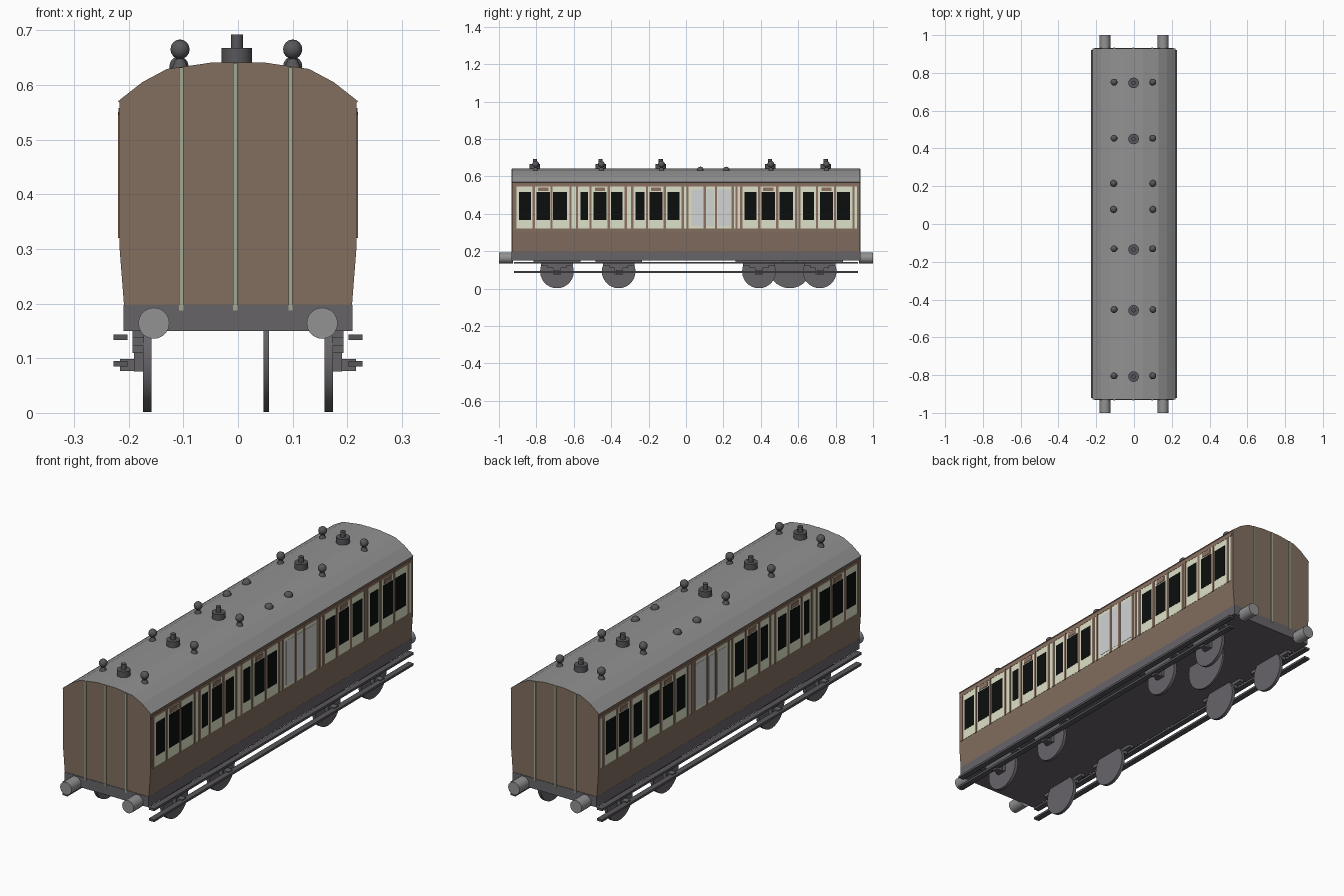
import bpy, bmesh, math
from mathutils import Matrix, Vector

if "Cube" in bpy.data.objects:
    bpy.data.objects.remove(bpy.data.objects["Cube"])


def material(name, rgb):
    m = bpy.data.materials.new(name)
    lin = [((c / 255 + 0.055) / 1.055) ** 2.4 for c in rgb]
    m.diffuse_color = (*lin, 1)
    m.use_nodes = True
    m.node_tree.nodes["Principled BSDF"].inputs["Base Color"].default_value = m.diffuse_color
    return m


BROWN = material("body_brown", (130, 110, 95))
TRIM = material("trim_brown", (142, 114, 98))
CREAM = material("cream", (222, 225, 200))
PALE = material("pale_green_grey", (160, 168, 145))
GLASS = material("window_black", (12, 14, 14))
PANE = material("white_pane", (210, 211, 212))
ROOF = material("roof_grey", (146, 146, 146))
FRAME = material("frame_grey", (103, 100, 105))
DARK = material("fitting_grey", (88, 86, 90))


class Part:
    """Collects primitives into one named object."""

    def __init__(self, name, mat):
        self.name, self.mat, self.bm = name, mat, bmesh.new()

    def box(self, x0, x1, y0, y1, z0, z1):
        c = Vector(((x0 + x1) / 2, (y0 + y1) / 2, (z0 + z1) / 2))
        s = Matrix.Diagonal((abs(x1 - x0), abs(y1 - y0), abs(z1 - z0), 1))
        bmesh.ops.create_cube(self.bm, size=1, matrix=Matrix.Translation(c) @ s)

    def cyl(self, centre, r, depth, axis="Z", sides=16, r2=None):
        rot = {"X": Matrix.Rotation(math.pi / 2, 4, "Y"),
               "Y": Matrix.Rotation(math.pi / 2, 4, "X"),
               "Z": Matrix.Identity(4)}[axis]
        bmesh.ops.create_cone(self.bm, cap_ends=True, segments=sides, radius1=r,
                              radius2=r if r2 is None else r2, depth=depth,
                              matrix=Matrix.Translation(centre) @ rot)

    def ball(self, centre, r):
        bmesh.ops.create_uvsphere(self.bm, u_segments=14, v_segments=8, radius=r,
                                  matrix=Matrix.Translation(centre))

    def done(self, smooth=False):
        me = bpy.data.meshes.new(self.name)
        self.bm.to_mesh(me)
        self.bm.free()
        me.materials.append(self.mat)
        ob = bpy.data.objects.new(self.name, me)
        bpy.context.collection.objects.link(ob)
        if smooth:
            bpy.ops.object.select_all(action="DESELECT")
            ob.select_set(True)
            bpy.context.view_layer.objects.active = ob
            bpy.ops.object.shade_smooth_by_angle(angle=math.radians(35))
        return ob


END = 0.93

# Body shell: extruded cross-section, roof faces picked by their upward normal
half = [(0.208, 0.19), (0.2165, 0.30), (0.2165, 0.567), (0.2195, 0.57),
        (0.175, 0.605), (0.13, 0.629), (0.047, 0.641)]
section = half + [(-x, z) for x, z in reversed(half)]
body = Part("carriage_body", BROWN)
face = body.bm.faces.new([body.bm.verts.new((x, -END, z)) for x, z in section])
ext = bmesh.ops.extrude_face_region(body.bm, geom=[face])
bmesh.ops.translate(body.bm, vec=(0, 2 * END, 0),
                    verts=[v for v in ext["geom"] if isinstance(v, bmesh.types.BMVert)])
bmesh.ops.recalc_face_normals(body.bm, faces=body.bm.faces)
body.bm.normal_update()
for f in body.bm.faces:
    f.material_index = 1 if f.normal.z > 0.3 else 0
body.done().data.materials.append(ROOF)

# Underframe
frame = Part("underframe", FRAME)
frame.box(-0.209, 0.209, -END - 0.002, END + 0.002, 0.15, 0.197)
frame.done()

# Side panelling: compartments of three windows, the middle one in a door
compartments = [
    [(-0.893, -0.828), (-0.80, -0.727), (-0.71, -0.635)],
    [(-0.565, -0.525), (-0.495, -0.426), (-0.40, -0.34)],
    [(-0.27, -0.222), (-0.195, -0.126), (-0.10, -0.035)],
    [(0.314, 0.378), (0.405, 0.475), (0.50, 0.571)],
    [(0.625, 0.684), (0.716, 0.786), (0.807, 0.877)],
]
panes = [(0.03, 0.09), (0.11, 0.15), (0.17, 0.24)]
bars = [0.008, 0.10, 0.16, 0.25, 0.27]
for a, b, c in compartments:
    bars += [a[0] - 0.018, (a[1] + b[0]) / 2, (b[1] + c[0]) / 2, c[1] + 0.018]

cream = Part("cream_side_panels", CREAM)
glass = Part("windows", GLASS)
white = Part("luggage_panes", PANE)
trim = Part("door_trim", TRIM)
for s in (-1, 1):
    cream.box(s * 0.214, s * 0.2175, -0.915, 0.915, 0.322, 0.545)
    trim.box(s * 0.214, s * 0.2185, -0.925, 0.925, 0.545, 0.558)
    for y in bars:
        trim.box(s * 0.214, s * 0.2195, y - 0.006, y + 0.006, 0.32, 0.55)
    for group in compartments:
        for y0, y1 in group:
            glass.box(s * 0.214, s * 0.2185, y0, y1, 0.367, 0.516)
        y0, y1 = group[1]
        trim.box(s * 0.214, s * 0.2195, y0 + 0.008, y1 - 0.008, 0.521, 0.541)
    for y0, y1 in panes:
        white.box(s * 0.214, s * 0.2185, y0, y1, 0.335, 0.53)
for p in (cream, glass, white, trim):
    p.done()

# Vertical strips on both ends
strips = Part("end_strips", PALE)
for s in (-1, 1):
    for x, top in ((-0.104, 0.632), (-0.005, 0.640), (0.096, 0.632)):
        strips.box(x - 0.004, x + 0.004, s * (END - 0.002), s * (END + 0.004), 0.187, top)
strips.done()

# Buffers
buffers = Part("buffers", ROOF)
for sx in (-1, 1):
    for sy in (-1, 1):
        buffers.cyl((sx * 0.154, sy * 0.963, 0.164), 0.0285, 0.074, "Y", 20)
buffers.done(True)

# Roof lamps and ventilators
lamps = Part("roof_lamps", DARK)
vents = Part("roof_ventilators", DARK)
for y in (-0.808, -0.457, -0.135, 0.45, 0.747):
    lamps.cyl((-0.002, y, 0.651), 0.028, 0.032)
    lamps.cyl((-0.002, y, 0.678), 0.011, 0.028, sides=12)
    for x in (-0.106, 0.1):
        vents.ball((x, y + 0.004, 0.665), 0.018)
        vents.cyl((x, y + 0.004, 0.641), 0.007, 0.03, sides=10)
        vents.cyl((x, y + 0.004, 0.637), 0.016, 0.018, sides=12, r2=0.009)
for y in (0.077, 0.215):
    for x in (-0.108, 0.1):
        vents.ball((x, y, 0.634), 0.018)
lamps.done(True)
vents.done(True)

# Running gear: wheels, axle boxes, springs
wheels = Part("wheels", FRAME)
gear = Part("axle_boxes_and_springs", FRAME)
for y in (-0.69, -0.36, 0.39, 0.715):
    for s in (-1, 1):
        wheels.cyl((s * 0.166, y, 0.092), 0.09, 0.015, "X", 28)
        gear.box(s * 0.172, s * 0.193, y - 0.125, y + 0.125, 0.137, 0.152)
        gear.box(s * 0.172, s * 0.193, y - 0.085, y + 0.085, 0.123, 0.138)
        gear.box(s * 0.172, s * 0.193, y - 0.05, y + 0.05, 0.11, 0.124)
        gear.box(s * 0.172, s * 0.19, y - 0.022, y + 0.022, 0.076, 0.115)
        gear.box(s * 0.188, s * 0.216, y - 0.014, y + 0.014, 0.077, 0.099)
wheels.cyl((0.052, 0.555, 0.117), 0.115, 0.01, "X", 28)
wheels.done(True)
gear.done()

# Long footboards on both sides
boards = Part("footboards", DARK)
for s in (-1, 1):
    for z in (0.0895, 0.1385):
        boards.box(s * 0.202, s * 0.228, -0.92, 0.92, z - 0.005, z + 0.005)
boards.done()
